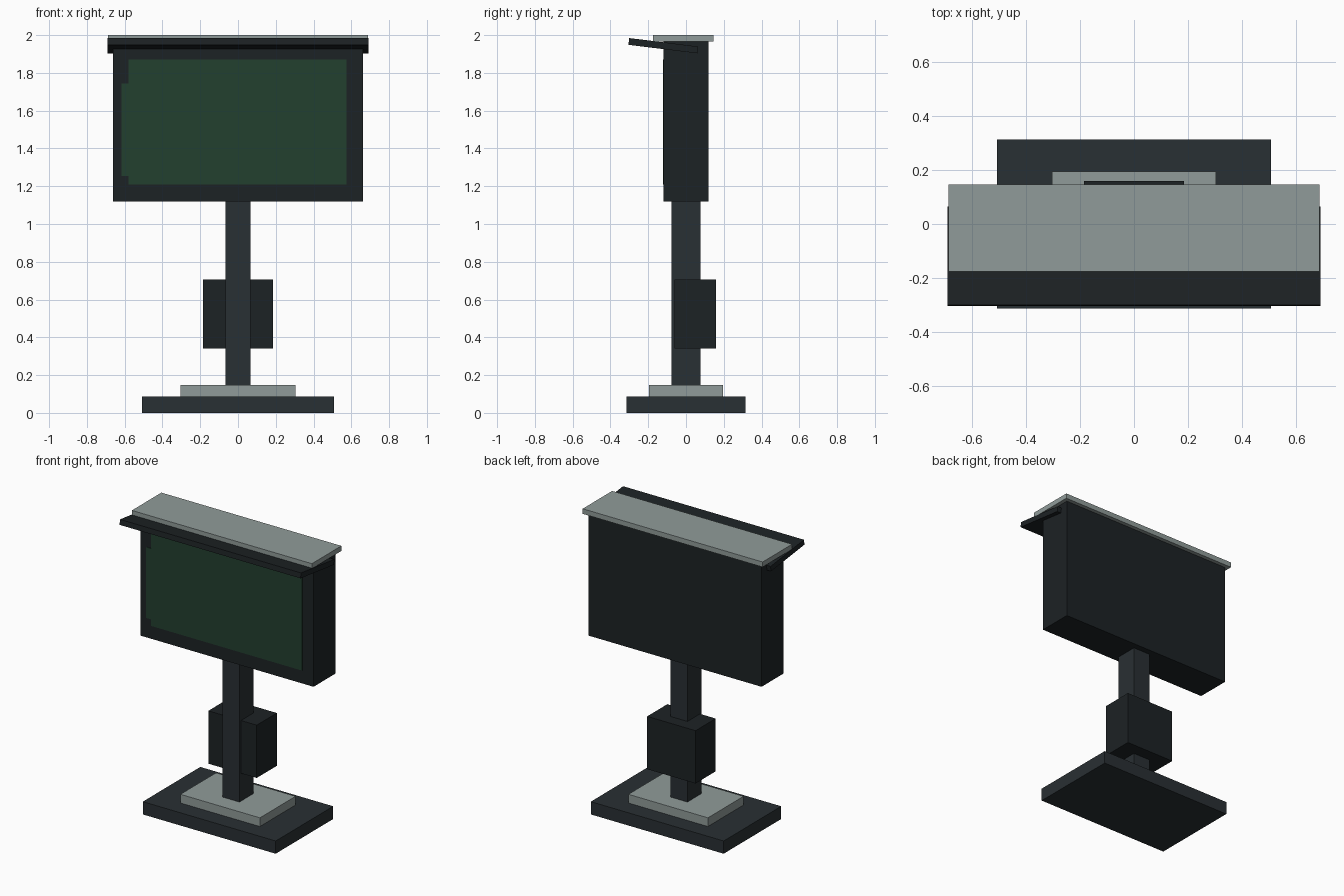
import bpy, bmesh, math
from mathutils import Matrix

if "Cube" in bpy.data.objects:
    bpy.data.objects.remove(bpy.data.objects["Cube"])


def material(name, rgb):
    m = bpy.data.materials.new(name)
    m.diffuse_color = (*rgb, 1)
    m.use_nodes = True
    m.node_tree.nodes["Principled BSDF"].inputs["Base Color"].default_value = m.diffuse_color
    return m


black = material("black_paint", (0.012, 0.016, 0.018))
dark = material("dark_steel", (0.022, 0.029, 0.033))
steel = material("pale_steel", (0.28, 0.33, 0.32))
green = material("dark_green_panel", (0.016, 0.050, 0.028))


def box(name, x, y, z, mat, tilt=0):
    """Box from (min, max) ranges, optionally tilted about its x axis."""
    ranges = (x, y, z)
    size = [b - a for a, b in ranges]
    mesh = bpy.data.meshes.new(name)
    bm = bmesh.new()
    bmesh.ops.create_cube(bm, size=1, matrix=Matrix.Diagonal((*size, 1)))
    bm.to_mesh(mesh)
    bm.free()
    mesh.materials.append(mat)
    obj = bpy.data.objects.new(name, mesh)
    obj.location = [(a + b) / 2 for a, b in ranges]
    obj.rotation_euler.x = tilt
    bpy.context.collection.objects.link(obj)
    return obj


def sym(h):
    return (-h, h)


# Foot and post
box("base_slab", sym(0.508), sym(0.314), (0, 0.088), dark)
box("base_plate", sym(0.304), sym(0.195), (0.088, 0.148), steel)
box("post", sym(0.065), sym(0.077), (0.148, 1.13), dark)

# Control box wrapped around the back of the post
box("control_box", sym(0.185), (-0.06, 0.16), (0.34, 0.705), black)

# Display cabinet
box("cabinet", sym(0.661), sym(0.119), (1.12, 1.965), black)

# Screen face with the narrow strip along its left edge
box("screen", (-0.58, 0.575), (-0.122, -0.11), (1.21, 1.87), green)
box("screen_side_strip", (-0.617, -0.58), (-0.122, -0.11), (1.255, 1.745), green)

# Roof cap and tilted sun visor
box("roof_cap", sym(0.688), (-0.176, 0.146), (1.965, 2.0), steel)
box("sun_visor", sym(0.692), (-0.304, 0.064), (1.926, 1.962), black, math.radians(-7))
